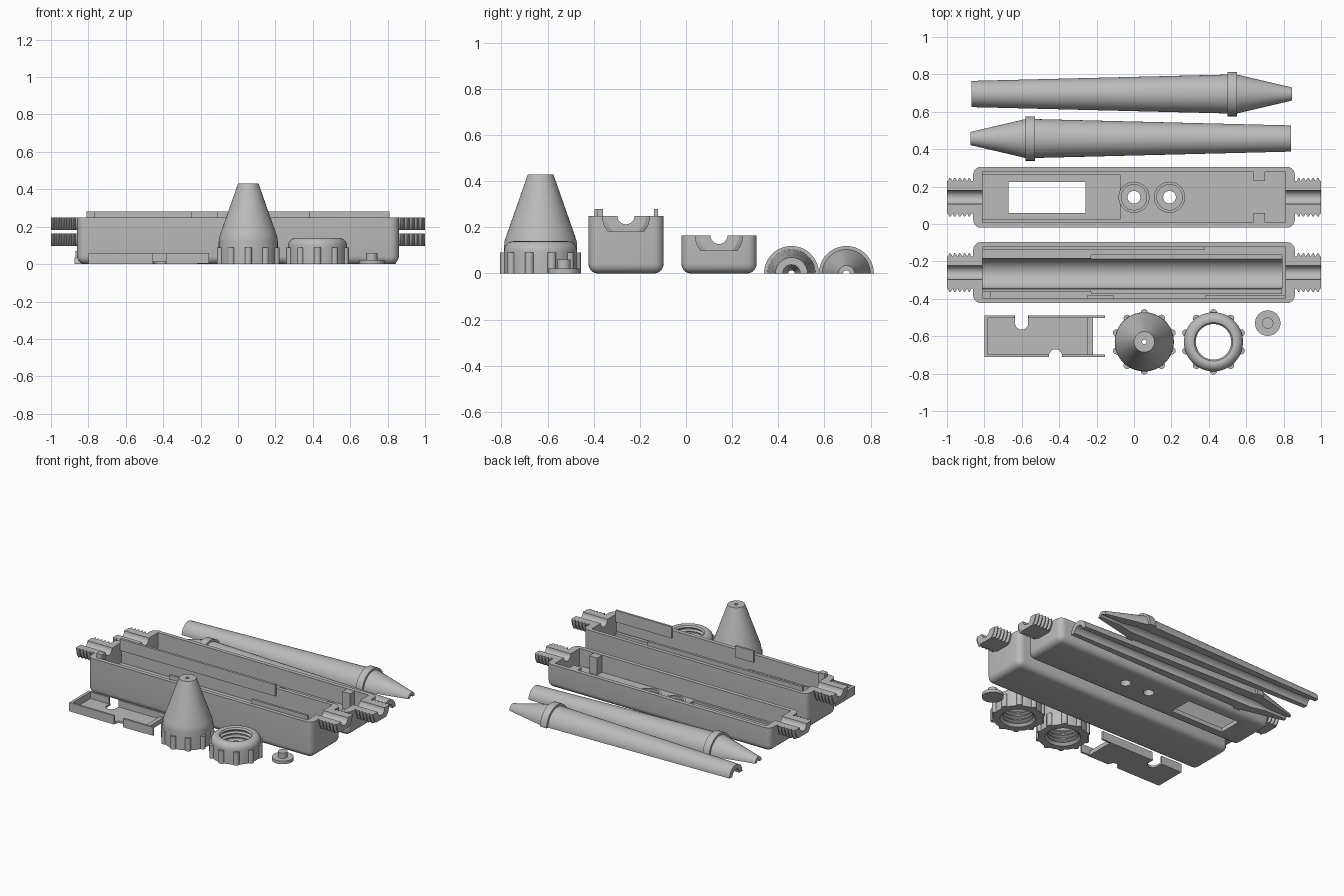
import bpy, bmesh, math
from mathutils import Matrix

if "Cube" in bpy.data.objects:
    bpy.data.objects.remove(bpy.data.objects["Cube"])

grey = bpy.data.materials.new("plain grey")
grey.diffuse_color = (0.5, 0.5, 0.5, 1)
grey.use_nodes = True
grey.node_tree.nodes["Principled BSDF"].inputs["Base Color"].default_value = grey.diffuse_color


def finish(name, bm):
    bmesh.ops.recalc_face_normals(bm, faces=bm.faces)
    me = bpy.data.meshes.new(name)
    bm.to_mesh(me)
    bm.free()
    me.materials.append(grey)
    ob = bpy.data.objects.new(name, me)
    bpy.context.collection.objects.link(ob)
    return ob


def add_box(bm, x0, x1, y0, y1, z0, z1):
    m = Matrix.Translation(((x0 + x1) / 2, (y0 + y1) / 2, (z0 + z1) / 2))
    m = m @ Matrix.Diagonal((x1 - x0, y1 - y0, z1 - z0, 1))
    return bmesh.ops.create_cube(bm, size=1, matrix=m)["verts"]


def boxes(name, *dims):
    bm = bmesh.new()
    for d in dims:
        add_box(bm, *d)
    return finish(name, bm)


def add_lathe(bm, profile, matrix, n=48):
    """Revolve a closed (radius, height) loop around local z."""
    rings = []
    for i in range(n):
        a = 2 * math.pi * i / n
        rings.append([bm.verts.new(matrix @ Matrix.Rotation(a, 4, 'Z') @ Matrix.Translation((r, 0, h)).to_translation())
                      for r, h in profile])
    k = len(profile)
    for i in range(n):
        a, b = rings[i], rings[(i + 1) % n]
        for j in range(k):
            bm.faces.new((a[j], b[j], b[(j + 1) % k], a[(j + 1) % k]))


def lathe(name, profile, loc, axis='Z', n=48):
    m = Matrix.Translation(loc)
    if axis == 'X':
        m = m @ Matrix.Rotation(math.pi / 2, 4, 'Y')
    bm = bmesh.new()
    add_lathe(bm, profile, m, n)
    return finish(name, bm)


def cylinder(name, r, length, loc, axis='Z', n=40):
    m = Matrix.Translation(loc)
    if axis == 'X':
        m = m @ Matrix.Rotation(math.pi / 2, 4, 'Y')
    bm = bmesh.new()
    bmesh.ops.create_cone(bm, cap_ends=True, segments=n, radius1=r, radius2=r, depth=length, matrix=m)
    return finish(name, bm)


def boolean(ob, cutters, op='DIFFERENCE'):
    for c in cutters:
        mod = ob.modifiers.new("cut", 'BOOLEAN')
        mod.operation, mod.solver, mod.object = op, 'EXACT', c
        bpy.context.view_layer.objects.active = ob
        bpy.ops.object.modifier_apply(modifier=mod.name)
        bpy.data.objects.remove(c)


def shell(name, yc, top):
    """Tray body with rounded sides and bottom, left solid."""
    bm = bmesh.new()
    add_box(bm, -0.86, 0.86, yc - 0.163, yc + 0.163, 0, top)
    edges = [e for e in bm.edges if any(v.co.z < 0.001 for v in e.verts)]
    bmesh.ops.bevel(bm, geom=edges, offset=0.042, segments=5, profile=0.5, affect='EDGES')
    return finish(name, bm)


def necks(prefix, yc, top):
    """Half threaded spouts, flattened underneath, at both ends."""
    for side, s in (("left", -1), ("right", 1)):
        prof = [(0.037, 0.84), (0.086, 0.84), (0.086, 0.87)]
        for i in range(5):
            x = 0.87 + i * 0.026
            prof += [(0.104, x + 0.008), (0.104, x + 0.013), (0.086, x + 0.021)]
        prof += [(0.086, 1.0), (0.037, 1.0)]
        ob = lathe(f"{prefix}_{side}_neck", [(r, s * h) for r, h in prof], (0, yc, top), 'X')
        boolean(ob, [boxes("keep", (-1.2, 1.2, yc - 0.2, yc + 0.2, top - 0.067, top))], 'INTERSECT')


# Deep tray with a round trough
YA, TA = -0.26, 0.25
deep = shell("deep_tray", YA, TA)
boolean(deep, [
    boxes("c", (-0.81, 0.81, YA - 0.135, YA + 0.137, 0.11, 0.4)),
    cylinder("c", 0.08, 1.60, (-0.01, YA - 0.005, 0.111), 'X'),
    boxes("c", (-0.23, 0.79, YA + 0.04, YA + 0.095, 0.09, 0.3)),
    cylinder("c", 0.037, 1.9, (0, YA, TA), 'X')])
necks("deep_tray", YA, TA)
boxes("locating_lips",
      (-0.81, 0.38, -0.138, -0.121, 0.2, 0.28),
      (0.38, 0.81, -0.397, -0.382, 0.2, 0.28),
      (-0.25, -0.11, -0.397, -0.382, 0.2, 0.28),
      (-0.81, -0.765, -0.397, -0.36, 0.1, 0.28))
boxes("inner_rails",
      (-0.81, -0.23, -0.362, -0.35, 0.10, 0.16),
      (-0.23, 0.79, -0.375, -0.35, 0.10, 0.14))

# Shallow tray with window and two button holes
YB, TB = 0.143, 0.165
lid = shell("shallow_tray", YB, TB)
boolean(lid, [
    boxes("c", (-0.81, 0.81, YB - 0.135, YB + 0.135, 0.045, 0.4)),
    boxes("c", (-0.81, -0.075, YB - 0.12, YB + 0.12, 0.03, 0.2)),
    boxes("c", (-0.67, -0.26, 0.06, 0.225, -0.1, 0.2)),
    cylinder("c", 0.034, 0.4, (0, YB, 0)),
    cylinder("c", 0.034, 0.4, (0.19, YB, 0)),
    cylinder("c", 0.037, 1.9, (0, YB, TB), 'X')])
necks("shallow_tray", YB, TB)
for i, x in enumerate((0, 0.19)):
    lathe(f"button_boss_{i + 1}", [(0.034, 0.03), (0.083, 0.03), (0.083, 0.07), (0.068, 0.07),
                                   (0.068, 0.055), (0.034, 0.055)], (x, YB, 0))
boxes("catch_posts", (0.64, 0.70, 0.005, 0.06, 0.03, 0.163),
      (0.64, 0.70, 0.23, 0.282, 0.03, 0.163))

# Half pens: hollow tapered barrel, collar and pointed nose
pen = [(0.038, 0), (0.07, 0), (0.104, 1.37), (0.119, 1.37), (0.119, 1.42), (0.104, 1.42),
       (0.035, 1.715), (0.014, 1.715), (0.014, 1.55), (0.038, 1.45)]
for name, s, x, y in (("back_half_pen", 1, -0.87, 0.695), ("front_half_pen", -1, 0.84, 0.457)):
    ob = lathe(name, [(r, s * h) for r, h in pen], (x, y, 0), 'X', 64)
    boolean(ob, [boxes("keep", (-1.2, 1.2, y - 0.2, y + 0.2, 0, 0.3))], 'INTERSECT')


# Ribbed screw caps with inner threads
def screw_cap(name, x, y, outer):
    inner = []
    for i in range(4):
        z = 0.112 - i * 0.026
        inner += [(0.112, z), (0.112, z - 0.006), (0.097, z - 0.013), (0.097, z - 0.018)]
    bm = bmesh.new()
    add_lathe(bm, outer + inner + [(0.112, 0)], Matrix.Translation((x, y, 0)), 64)
    for i in range(10):
        a = math.pi / 2 + i * math.pi / 5
        m = Matrix.Translation((x + 0.156 * math.cos(a), y + 0.156 * math.sin(a), 0.045))
        bmesh.ops.create_cone(bm, cap_ends=True, segments=16, radius1=0.019, radius2=0.019,
                              depth=0.09, matrix=m)
    return finish(name, bm)


screw_cap("cone_cap", 0.055, -0.63, [(0.158, 0), (0.158, 0.12), (0.156, 0.14), (0.15, 0.16),
                                     (0.055, 0.43), (0.012, 0.43), (0.012, 0.38), (0.097, 0.13)])
dome = [(0.117 + 0.041 * math.cos(math.radians(a)), 0.097 + 0.043 * math.sin(math.radians(a)))
        for a in range(0, 91, 15)]
screw_cap("ring_cap", 0.425, -0.63, [(0.158, 0)] + dome + [(0.103, 0.136), (0.095, 0.125)])

# Push button
cylinder("button_flange", 0.068, 0.022, (0.715, -0.53, 0.011))
cylinder("button_stem", 0.03, 0.05, (0.715, -0.53, 0.035))

# Sliding cover with rims, finger notches and two arms
cover = boxes("cover_plate", (-0.80, -0.22, -0.71, -0.49, 0, 0.014))
boolean(cover, [boxes("c", (-0.636, -0.566, -0.53, -0.4, -0.1, 0.1)),
                cylinder("c", 0.035, 0.3, (-0.601, -0.53, 0)),
                cylinder("c", 0.035, 0.3, (-0.42, -0.705, 0))])
boxes("cover_rims",
      (-0.80, -0.78, -0.71, -0.49, 0, 0.06),
      (-0.80, -0.455, -0.71, -0.697, 0.002, 0.06),
      (-0.385, -0.155, -0.71, -0.697, 0.002, 0.06),
      (-0.80, -0.638, -0.503, -0.49, 0.002, 0.06),
      (-0.564, -0.155, -0.503, -0.49, 0.002, 0.06),
      (-0.25, -0.22, -0.70, -0.50, 0.002, 0.03))

# Smooth round faces, keep edges sharp
for ob in bpy.context.scene.objects:
    ob.select_set(True)
    bpy.context.view_layer.objects.active = ob
bpy.ops.object.shade_smooth_by_angle(angle=math.radians(30))
